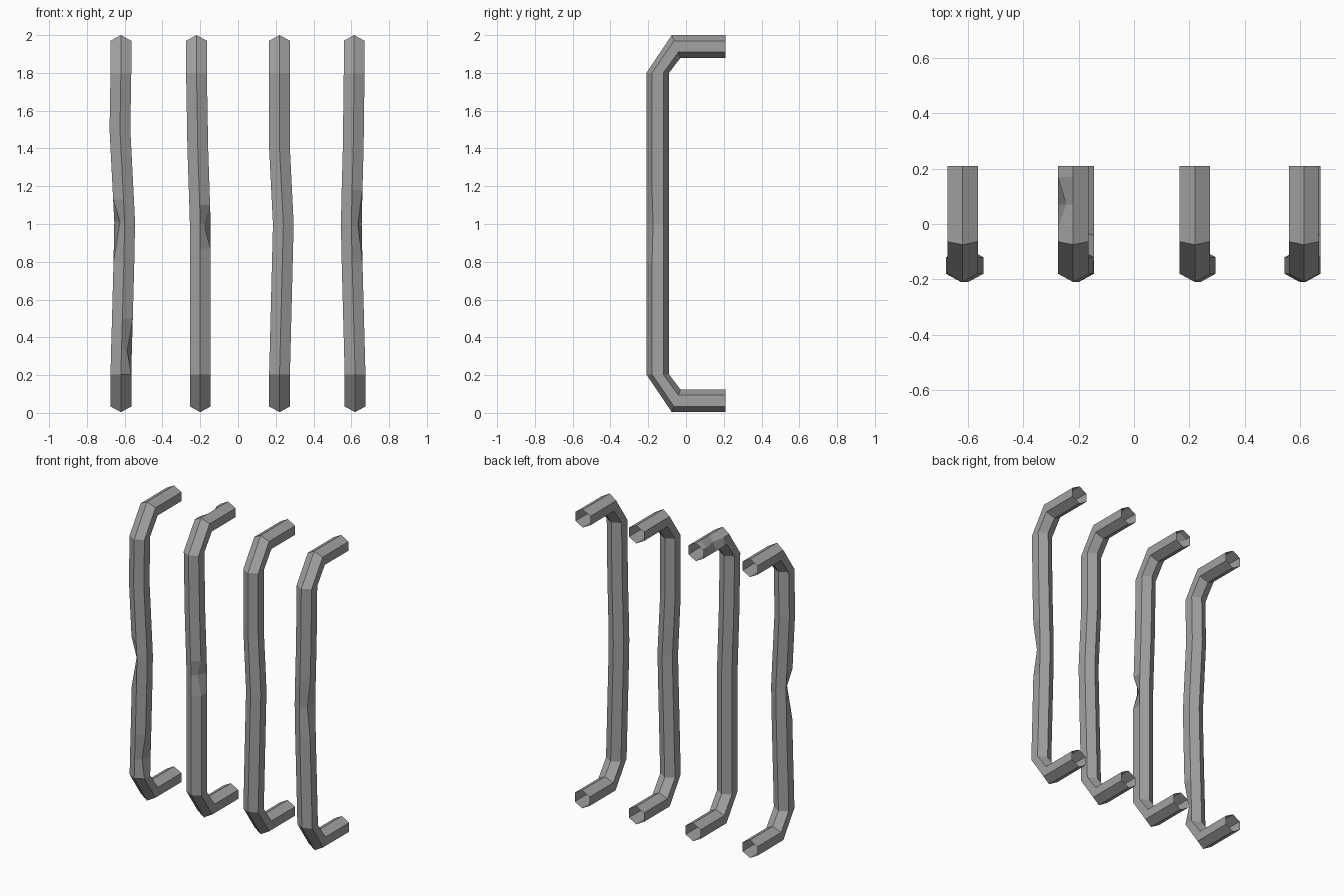
import bpy
import bmesh
import math

cube = bpy.data.objects.get("Cube")
if cube:
    bpy.data.objects.remove(cube)

steel = bpy.data.materials.new("worn_grey_steel")
steel.use_nodes = True
GREY = (0.36, 0.36, 0.36, 1)
steel.diffuse_color = GREY
steel.node_tree.nodes["Principled BSDF"].inputs["Base Color"].default_value = GREY

HALF_X = 0.055   # half width across the flats
HALF_N = 0.06    # half width across the points
REAR, FRONT = 0.21, -0.15
LOW, HIGH = 0.064, 1.94


def bracket(z, side):
    """Stations from the wall end to the bend: centre y, z and mitre y, z."""
    return [(REAR, z, 0, side * HALF_N),
            (0.17, z, 0, side * HALF_N),
            (0.07, z, 0, side * HALF_N),
            (-0.01, z, 0, side * HALF_N),
            (-0.052, z, -0.023, side * HALF_N),
            (FRONT, z - side * 0.14, -HALF_N, 0)]


def make_rung(name, x_top, x_low, middle, dents):
    """Sweep an open hexagonal tube; middle lists (z, x), dents (ring, corner, dx, dn)."""
    rings = [(x_top, *s) for s in bracket(HIGH, 1)]
    rings += [(x, FRONT, z, -HALF_N, 0) for z, x in middle]
    rings += [(x_low, *s) for s in reversed(bracket(LOW, -1))]
    push = {(r, c): (dx, dn) for r, c, dx, dn in dents}
    bm = bmesh.new()
    loops = []
    for r, (x, y, z, my, mz) in enumerate(rings):
        loop = []
        for c in range(6):
            # corner 0 is the outer ridge, 1 and 2 are on the +x side
            angle = c * math.pi / 3
            dx, dn = push.get((r, c), (0, 0))
            n = math.cos(angle) - dn
            px = math.sin(angle) / math.sin(math.pi / 3) * HALF_X + dx
            loop.append(bm.verts.new((x + px, y + my * n, z + mz * n)))
        loops.append(loop)
    for a, b in zip(loops, loops[1:]):
        for c in range(6):
            d = (c + 1) % 6
            bm.faces.new((a[c], b[c], b[d], a[d]))
    bmesh.ops.recalc_face_normals(bm, faces=bm.faces)
    mesh = bpy.data.meshes.new(name)
    bm.to_mesh(mesh)
    bm.free()
    mesh.materials.append(steel)
    obj = bpy.data.objects.new(name, mesh)
    bpy.context.collection.objects.link(obj)


# Ring 6 is the first middle ring below the upper bend
make_rung("rung_far_right", -0.62, -0.62,
          [(1.5, -0.625), (1.13, -0.606), (1.01, -0.60), (0.8, -0.604),
           (0.5, -0.612), (0.33, -0.617)],
          [(8, 5, 0.03, 0.1), (11, 1, -0.025, 0.1)])
make_rung("rung_inner_right", -0.22, -0.20,
          [(1.4, -0.213), (1.1, -0.203), (1.0, -0.20), (0.87, -0.20)],
          [(8, 1, -0.035, 0.15), (2, 5, 0.03, 0.15)])
make_rung("rung_inner_left", 0.22, 0.22,
          [(1.4, 0.22), (1.0, 0.24), (0.6, 0.23)], [])
make_rung("rung_far_left", 0.615, 0.62,
          [(1.4, 0.61), (1.18, 0.604), (1.0, 0.60), (0.8, 0.604)],
          [(8, 1, -0.02, 0.1)])
